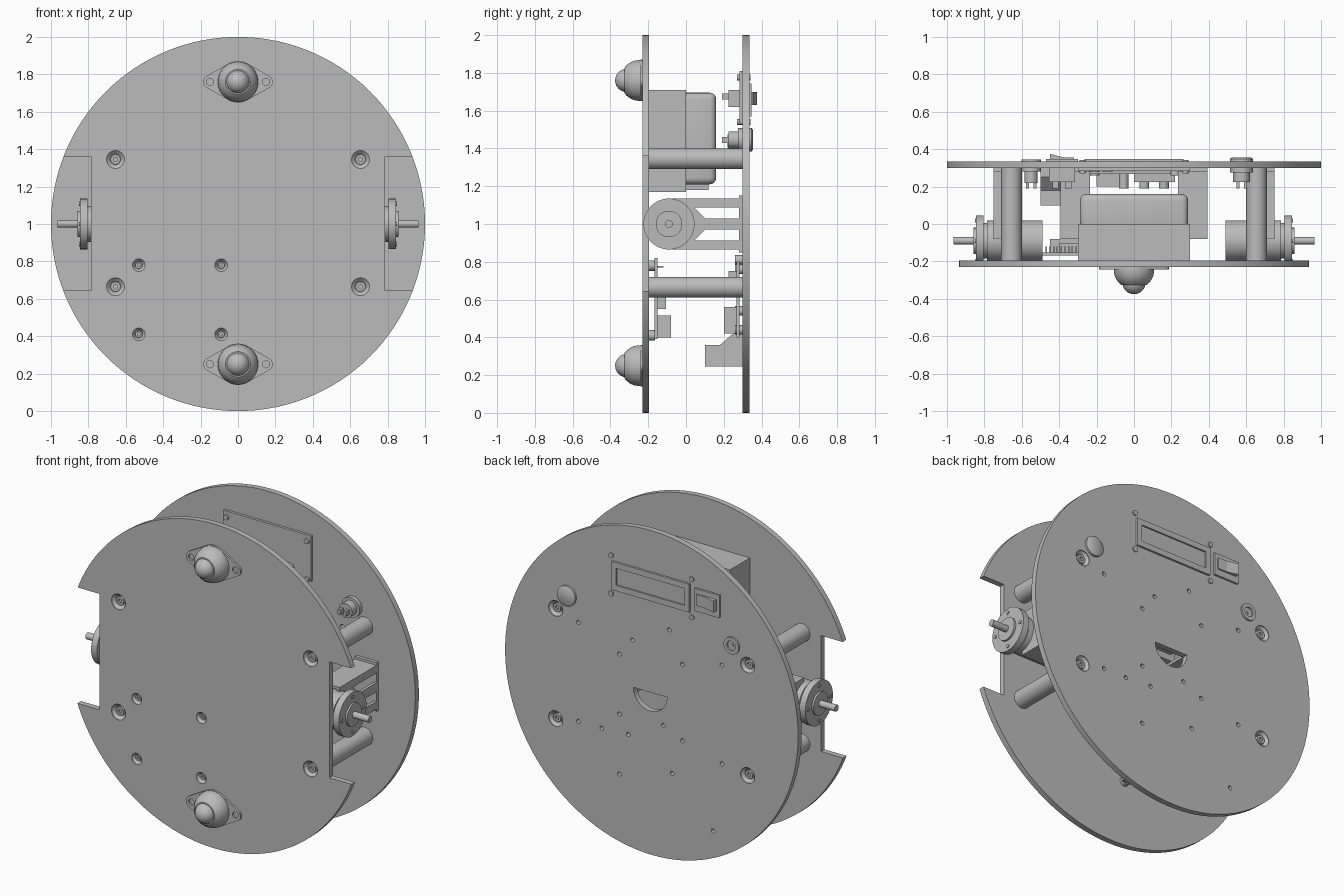
import bpy, bmesh, math
from mathutils import Vector, Matrix

if "Cube" in bpy.data.objects:
    bpy.data.objects.remove(bpy.data.objects["Cube"])

grey = bpy.data.materials.new("plain grey")
grey.use_nodes = True
grey.diffuse_color = (0.5, 0.5, 0.5, 1)
grey.node_tree.nodes["Principled BSDF"].inputs["Base Color"].default_value = (0.5, 0.5, 0.5, 1)

# Axis frames: local z runs along the named axis
ALONG = {"x": Matrix.Rotation(math.pi / 2, 4, "Y"),
         "y": Matrix.Rotation(-math.pi / 2, 4, "X"),
         "z": Matrix.Identity(4)}


def finish(name, bm, smooth=False):
    bmesh.ops.recalc_face_normals(bm, faces=bm.faces)
    mesh = bpy.data.meshes.new(name)
    bm.to_mesh(mesh)
    bm.free()
    mesh.materials.append(grey)
    ob = bpy.data.objects.new(name, mesh)
    bpy.context.collection.objects.link(ob)
    if smooth:
        bpy.ops.object.select_all(action="DESELECT")
        ob.select_set(True)
        bpy.context.view_layer.objects.active = ob
        bpy.ops.object.shade_smooth_by_angle(angle=math.radians(35))
    return ob


def add_lathe(bm, at, profile, axis="y", sides=32):
    """Revolve (distance, radius) pairs around an axis through a point."""
    place = Matrix.Translation(at) @ ALONG[axis]
    rings = []
    for t, r in profile:
        if r == 0:
            rings.append([bm.verts.new(place @ Vector((0, 0, t)))])
        else:
            angles = [2 * math.pi * i / sides for i in range(sides)]
            rings.append([bm.verts.new(place @ Vector((r * math.cos(a), r * math.sin(a), t))) for a in angles])
    for a, b in zip(rings, rings[1:]):
        for i in range(sides):
            j = (i + 1) % sides
            loop = [a[i % len(a)], a[j % len(a)], b[j % len(b)], b[i % len(b)]]
            bm.faces.new(list(dict.fromkeys(loop)))
    for ring in (rings[0], rings[-1]):
        if len(ring) > 1:
            bm.faces.new(ring)


def lathe(name, at, profile, axis="y", sides=32):
    bm = bmesh.new()
    add_lathe(bm, at, profile, axis, sides)
    return finish(name, bm, True)


def add_box(bm, x, y, z):
    mid = [(a + b) / 2 for a, b in (x, y, z)]
    size = [b - a for a, b in (x, y, z)]
    bmesh.ops.create_cube(bm, size=1, matrix=Matrix.Translation(mid) @ Matrix.Diagonal(size + [1]))


def box(name, x, y, z, bevel=0):
    bm = bmesh.new()
    add_box(bm, x, y, z)
    if bevel:
        bmesh.ops.bevel(bm, geom=bm.edges[:], offset=bevel, segments=4, profile=0.5, affect="EDGES")
    return finish(name, bm, bool(bevel))


def add_prism(bm, points, place, depth):
    """Extrude an outline along local z."""
    face = bm.faces.new([bm.verts.new(place @ Vector((u, v, 0))) for u, v in points])
    out = bmesh.ops.extrude_face_region(bm, geom=[face])
    move = place.to_3x3() @ Vector((0, 0, depth))
    bmesh.ops.translate(bm, vec=move, verts=[g for g in out["geom"] if isinstance(g, bmesh.types.BMVert)])


def carve(ob, bm):
    """Subtract the cutter mesh, keep the result, drop the cutter."""
    cutter = finish("cutter", bm)
    cutter.hide_render = True
    mod = ob.modifiers.new("cut", "BOOLEAN")
    mod.object, mod.operation, mod.solver = cutter, "DIFFERENCE", "EXACT"
    bpy.context.view_layer.update()
    mesh = bpy.data.meshes.new_from_object(ob.evaluated_get(bpy.context.evaluated_depsgraph_get()))
    ob.modifiers.clear()
    ob.data = mesh
    bpy.data.objects.remove(cutter)


POSTS = [(x, z) for x in (-0.655, 0.655) for z in (0.665, 1.345)]
BOARD_SCREWS = [(x, z) for x in (-0.53, -0.09) for z in (0.41, 0.78)]
FRONT, FRONT_IN, BACK_IN, BACK = -0.23, -0.195, 0.3, 0.335

# Front plate with wheel notches and countersunk holes
front_plate = lathe("front_plate", (0, 0, 1), [(FRONT, 1), (FRONT_IN, 1)], sides=128)
cut = bmesh.new()
for s in (-1, 1):
    add_box(cut, sorted((s * 0.785, s * 1.1)), (-0.4, 0), (0.645, 1.36))
for spots, r in ((POSTS, 0.048), (BOARD_SCREWS, 0.034)):
    for x, z in spots:
        add_lathe(cut, (x, FRONT, z), [(-0.01, r), (0.004, r), (0.022, r * 0.6), (0.027, r * 0.6)])
carve(front_plate, cut)

# Back plate with half-round window, countersinks and small drilled holes
back_plate = lathe("back_plate", (0, 0, 1), [(BACK_IN, 1), (BACK, 1)], sides=128)
cut = bmesh.new()
arc = [(0.115 * math.cos(math.pi * i / 20), 1 - 0.115 * math.sin(math.pi * i / 20)) for i in range(21)]
add_prism(cut, arc, Matrix.Translation((0.01, 0.4, 0)) @ Matrix.Rotation(math.pi / 2, 4, "X"), 0.2)
for x, z in POSTS:
    add_lathe(cut, (x, BACK, z), [(0.01, 0.048), (-0.004, 0.048), (-0.022, 0.03), (-0.027, 0.03)])
drilled = [(0.5, 1.3), (0.13, 1.29), (-0.12, 1.42), (0.22, 1.18), (-0.21, 1.23), (-0.48, 1.3),
           (0.5, 0.69), (0.34, 0.69), (0.16, 0.7), (0.22, 0.81), (-0.08, 0.82), (-0.21, 0.76),
           (0.22, 0.44), (-0.14, 0.54), (-0.48, 0.69), (-0.42, 0.26)]
for x, z in drilled:
    add_lathe(cut, (x, 0, z), [(0.25, 0.013), (0.4, 0.013)], sides=16)
carve(back_plate, cut)

# Spacer posts and their socket screws
for x, z in POSTS:
    lathe("spacer_post", (x, 0, z), [(FRONT_IN, 0.055), (BACK_IN, 0.055)])
    for y, d in ((FRONT, 1), (BACK, -1)):
        lathe("post_screw", (x, y, z), [(d * 0.026, 0.026), (d * 0.012, 0.026), (d * 0.012, 0.012), (d * 0.024, 0.012)])
for x, z in BOARD_SCREWS:
    lathe("board_screw", (x, FRONT, z), [(0.026, 0.018), (0.014, 0.018), (0.014, 0.008), (0.024, 0.008)])
    lathe("board_spacer", (x, 0, z), [(FRONT_IN, 0.028), (-0.165, 0.028)])

# Ball casters on diamond flanges
for z in (0.25, 1.76):
    bm = bmesh.new()
    outline = []
    for cx, r, a0, a1 in ((0.15, 0.036, -60, 60), (0, 0.11, 65, 115), (-0.15, 0.036, 120, 240), (0, 0.11, 245, 295)):
        for i in range(9):
            a = math.radians(a0 + (a1 - a0) * i / 8)
            outline.append((cx + r * math.cos(a), r * math.sin(a)))
    add_prism(bm, outline, Matrix.Translation((0, FRONT, z)) @ Matrix.Rotation(math.pi / 2, 4, "X"), 0.012)
    flange = finish("caster_flange", bm)
    cut = bmesh.new()
    for x in (-0.15, 0.15):
        add_lathe(cut, (x, 0, z), [(-0.3, 0.019), (-0.2, 0.019)], sides=20)
    carve(flange, cut)
    lathe("caster_housing", (0, 0, z), [(FRONT, 0.108), (-0.25, 0.108), (-0.275, 0.104), (-0.297, 0.094),
                                        (-0.315, 0.08), (-0.325, 0.068), (-0.325, 0.05)], sides=48)
    ball = [(-0.313 - 0.062 * math.sin(a), 0.062 * math.cos(a)) for a in [math.pi / 20 * i for i in range(10)]]
    lathe("caster_ball", (0, 0, z), ball + [(-0.375, 0)])

# Battery case
box("battery_base", (-0.3, 0.3), (FRONT_IN, 0), (1.17, 1.71))
box("battery_cover", (-0.29, 0.29), (-0.06, 0.16), (1.21, 1.695), 0.035)
box("battery_latch", (-0.1, 0.1), (0, 0.12), (1.18, 1.22))


def bracket(s, inner, outer):
    """Open frame holding a motor, standing on the back plate."""
    x = sorted((s * inner, s * outer))
    face = sorted((s * outer, s * (outer - 0.018)))
    bm = bmesh.new()
    add_box(bm, x, (-0.08, BACK_IN), (1.118, 1.135))
    add_box(bm, x, (-0.08, BACK_IN), (0.865, 0.882))
    add_box(bm, x, (0.28, BACK_IN), (0.85, 1.15))
    add_box(bm, face, (-0.08, 0.03), (0.87, 1.13))
    add_box(bm, face, (0.03, 0.29), (0.972, 1.028))
    for z in (0.87, 1.088):
        add_box(bm, face, (0.03, 0.29), (z, z + 0.042))
    for d in (-1, 1):
        place = Matrix(((0, 0, 1, face[0]), (1, 0, 0, 0), (0, d, 0, 1), (0, 0, 0, 1)))
        add_prism(bm, [(0.03, 0.02), (0.11, 0.02), (0.03, 0.1)], place, 0.018)
    return finish("motor_bracket", bm)


# Gear motors, mirrored
for s in (-1, 1):
    bracket(s, 0.6, 0.75)
    bracket(s, 0.235, 0.392)
    at = (0, -0.09, 1)
    motor = [(0.49, 0.11), (0.785, 0.11), (0.785, 0.095), (0.805, 0.095), (0.805, 0.135),
             (0.845, 0.135), (0.845, 0.07), (0.857, 0.07), (0.857, 0.02), (0.965, 0.02)]
    lathe("gear_motor", at, [(s * t, r) for t, r in motor], "x", 48)
    for i in range(4):
        a = math.pi / 2 * i
        lathe("motor_screw", (0, -0.09 + 0.108 * math.cos(a), 1 + 0.108 * math.sin(a)),
              [(s * 0.84, 0.011), (s * 0.85, 0.011)], "x", 12)

# Display: circuit board, raised bezel with sunken screen, corner screws
box("display_board", (-0.3, 0.3), (0.284, 0.3), (1.53, 1.81))
bezel = box("display_bezel", (-0.265, 0.265), (0.3, 0.348), (1.57, 1.745))
cut = bmesh.new()
add_box(cut, (-0.235, 0.235), (0.338, 0.4), (1.605, 1.71))
carve(bezel, cut)
for x in (-0.275, 0.275):
    for z in (1.54, 1.775):
        lathe("display_screw", (x, 0, z), [(0.27, 0.016), (0.342, 0.016)], sides=16)

# Rocker switch
box("switch_frame", (-0.47, -0.3), (BACK, 0.347), (1.59, 1.73))
box("switch_body", (-0.455, -0.315), (0.225, BACK), (1.62, 1.71))
bm = bmesh.new()
add_prism(bm, [(-0.45, 0.34), (-0.45, 0.375), (-0.38, 0.357), (-0.32, 0.355), (-0.32, 0.34)],
          Matrix.Translation((0, 0, 1.63)), 0.07)
finish("switch_rocker", bm)
for x in (-0.42, -0.35):
    box("switch_terminal", (x - 0.015, x + 0.015), (0.19, 0.23), (1.66, 1.69))

# Push button and power socket through the back plate
lathe("push_button", (0.575, 0, 1.446), [(0.225, 0.045), (0.275, 0.045), (0.275, 0.062), (BACK, 0.062),
                                         (0.348, 0.062), (0.356, 0.05)])
lathe("power_socket", (-0.55, 0, 1.44), [(0.22, 0.035), (0.28, 0.035), (0.28, 0.052), (0.346, 0.052),
                                         (0.346, 0.03), (0.3, 0.03), (0.3, 0.01), (0.34, 0.01)])
for x in (-0.57, -0.53, 0.555, 0.595):
    box("solder_tab", (x - 0.008, x + 0.008), (0.19, 0.23), (1.43, 1.46))

# Driver board on the front plate
box("driver_board", (-0.57, -0.05), (-0.168, -0.152), (0.39, 0.82))
box("driver_terminals", (-0.45, -0.17), (-0.152, -0.08), (0.4, 0.515))
box("driver_heatsink", (-0.4, -0.22), (-0.152, -0.105), (0.55, 0.64))
for i in range(10):
    x = -0.47 + i * 0.02
    box("header_pin", (x - 0.004, x + 0.004), (-0.152, -0.12), (0.77, 0.778))

# Controller board and parts on the back plate
box("controller_board", (-0.24, 0.26), (0.268, 0.282), (0.4, 0.8))
box("controller_socket", (-0.2, -0.08), (0.2, 0.268), (0.42, 0.56))
box("header_strip", (0, 0.22), (0.225, 0.268), (0.7, 0.75))
for x, z in ((-0.21, 0.76), (0.22, 0.81), (0.22, 0.44), (-0.14, 0.54)):
    lathe("controller_spacer", (x, 0, z), [(0.26, 0.025), (BACK_IN, 0.025)], sides=16)
for x in (-0.055, 0.055, 0.16):
    lathe("capacitor", (x, 0, 0.66), [(0.19, 0.026), (0.27, 0.026)], sides=20)
box("sensor_box", (-0.5, -0.34), (0.1, BACK_IN), (0.245, 0.36))
bm = bmesh.new()
add_prism(bm, [(0.18, 0.36), (0.3, 0.36), (0.3, 0.42), (0.25, 0.42)],
          Matrix(((0, 0, 1, -0.5), (1, 0, 0, 0), (0, 1, 0, 0), (0, 0, 0, 1))), 0.16)
finish("sensor_gusset", bm)
